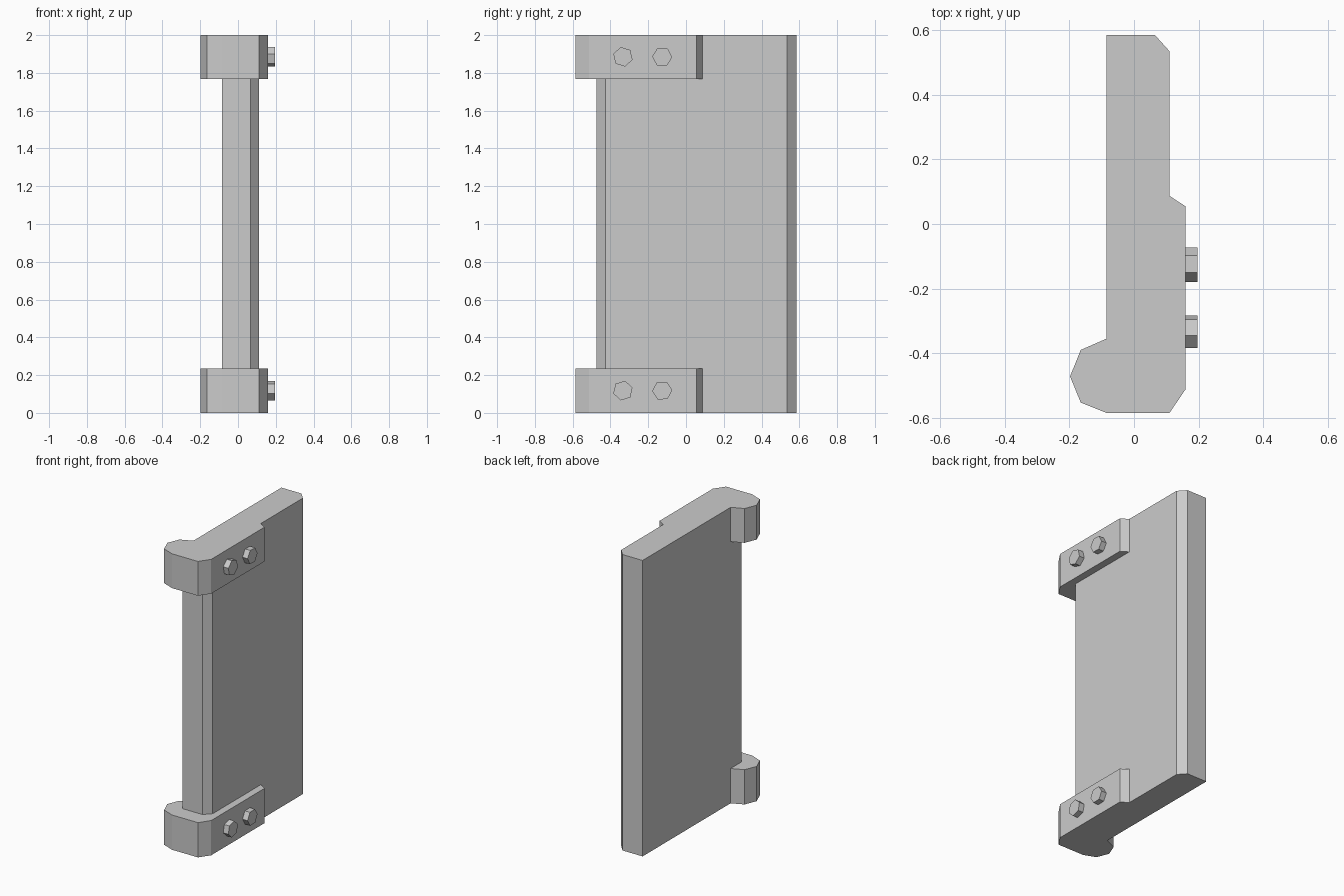
import bpy
from math import cos, sin, radians

if "Cube" in bpy.data.objects:
    bpy.data.objects.remove(bpy.data.objects["Cube"])


def prism(name, outline, to_3d, low, high):
    """Extrude a closed 2D outline between two depths."""
    n = len(outline)
    verts = [to_3d(a, b, d) for d in (low, high) for a, b in outline]
    faces = [tuple(reversed(range(n))), tuple(range(n, 2 * n))]
    faces += [(i, (i + 1) % n, n + (i + 1) % n, n + i) for i in range(n)]
    mesh = bpy.data.meshes.new(name)
    mesh.from_pydata(verts, [], faces)
    obj = bpy.data.objects.new(name, mesh)
    bpy.context.collection.objects.link(obj)
    return obj


def upright(x, y, d):
    return (x, y, d)


def sideways(y, z, d):
    return (d, y, z)


# Door panel with the two outer edges chamfered
panel = [(-0.085, -0.473), (0.065, -0.473), (0.11, -0.427), (0.11, 0.535),
         (0.065, 0.585), (-0.085, 0.585)]
prism("door_panel", panel, upright, 0, 2)

# Hinge bracket: rounded knuckle wrapping the front edge, strap along the face
bracket = [(-0.085, -0.355), (-0.165, -0.39), (-0.198, -0.472), (-0.165, -0.553),
           (-0.085, -0.585), (0.11, -0.585), (0.159, -0.513), (0.159, 0.055),
           (0.11, 0.087), (0.11, -0.427), (0.065, -0.473), (-0.085, -0.473)]

# Hexagonal bolt heads: y position and turn angle
bolts = [(-0.126, 58), (-0.334, 43)]

for label, low, high, bolt_z, turn in (("lower", 0, 0.235, 0.118, -1),
                                       ("upper", 1.768, 2, 1.885, 1)):
    prism(label + "_hinge_bracket", bracket, upright, low, high)
    for i, (y, angle) in enumerate(bolts):
        hexagon = [(y + 0.053 * cos(radians(turn * angle + 60 * k)),
                    bolt_z + 0.053 * sin(radians(turn * angle + 60 * k)))
                   for k in range(6)]
        prism(f"{label}_bolt_{i + 1}", hexagon, sideways, 0.159, 0.197)
